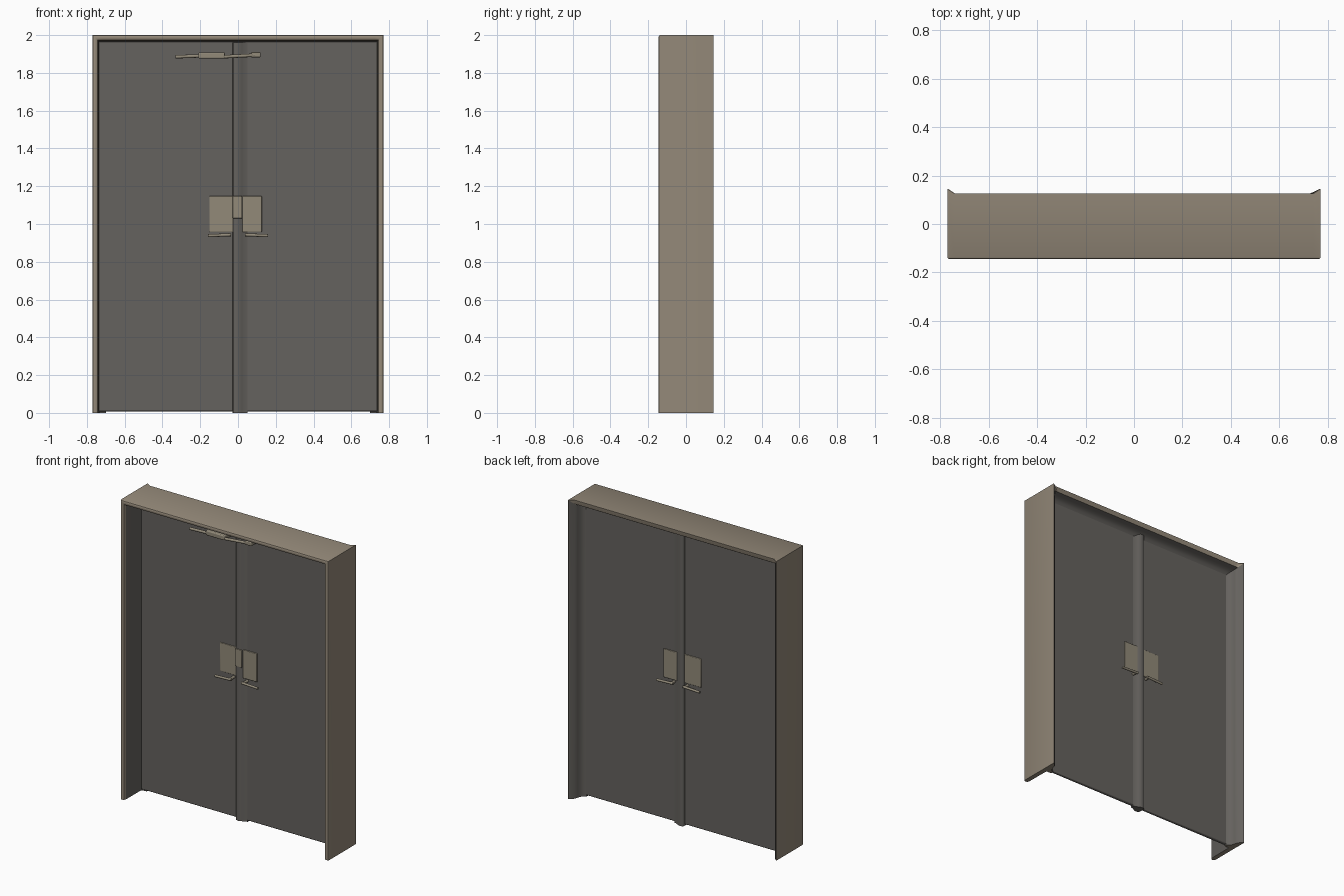
import bpy, bmesh, math
from mathutils import Vector

if "Cube" in bpy.data.objects:
    bpy.data.objects.remove(bpy.data.objects["Cube"])


def material(name, srgb):
    m = bpy.data.materials.new(name)
    m.diffuse_color = [((c / 255 + 0.055) / 1.055) ** 2.4 for c in srgb] + [1]
    m.use_nodes = True
    m.node_tree.nodes["Principled BSDF"].inputs["Base Color"].default_value = m.diffuse_color
    return m


FRAME = material("warm beige paint", (147, 136, 120))
DOOR = material("dark grey paint", (101, 98, 94))
PLATE = material("pale metal", (146, 138, 121))


def finish(name, bm, mats, bevel=0.0, angle=35):
    bmesh.ops.recalc_face_normals(bm, faces=bm.faces)
    me = bpy.data.meshes.new(name)
    bm.to_mesh(me)
    bm.free()
    ob = bpy.data.objects.new(name, me)
    bpy.context.collection.objects.link(ob)
    for m in mats:
        me.materials.append(m)
    if bevel:
        b = ob.modifiers.new("soft_edges", 'BEVEL')
        b.width, b.segments = bevel, 3
    bpy.ops.object.select_all(action='DESELECT')
    ob.select_set(True)
    bpy.context.view_layer.objects.active = ob
    bpy.ops.object.shade_smooth_by_angle(angle=math.radians(angle))
    return ob


def box(name, x, y, z, mat, bevel=0.0):
    bm = bmesh.new()
    bmesh.ops.create_cube(bm, size=1)
    for v in bm.verts:
        v.co = Vector([(r[0] + r[1]) / 2 + c * (r[1] - r[0]) for c, r in zip(v.co, (x, y, z))])
    return finish(name, bm, [mat], bevel)


def rod(name, a, b, radius, mat):
    a, b = Vector(a), Vector(b)
    bm = bmesh.new()
    bmesh.ops.create_cone(bm, cap_ends=True, segments=16, radius1=radius, radius2=radius, depth=(b - a).length)
    rot = (b - a).to_track_quat('Z', 'Y')
    for v in bm.verts:
        v.co = rot @ v.co + (a + b) / 2
    return finish(name, bm, [mat])


# Door frame: (inset, depth) profile swept up one jamb, over the header and down
W, TOP = 0.77, 2.0
profile = [(0, -0.136), (0.003, -0.142), (0.009, -0.145), (0.018, -0.145), (0.026, -0.141), (0.031, -0.130),
           (0.032, 0.024), (0.036, 0.034), (0.070, 0.036), (0.070, 0.051), (0.055, 0.060), (0.043, 0.075),
           (0.036, 0.096), (0.030, 0.118), (0.003, 0.145), (0, 0.145)]
REVEAL = range(5, 13)  # inner walls and back moulding are dark
LIP = 13               # back lip: dark on the jambs, beige on the header
bm = bmesh.new()
rows = []
for d, y in profile:
    w, t, low = W - d, TOP - d, min(y, 0.125)
    path = [(-w, y, 0), (-w, y, t), (-w + 0.03, low, t), (w - 0.03, low, t), (w, y, t), (w, y, 0)]
    rows.append([bm.verts.new(p) for p in path])
n = len(rows)
for i in range(n):
    j = (i + 1) % n
    for k in range(5):
        f = bm.faces.new((rows[i][k], rows[i][k + 1], rows[j][k + 1], rows[j][k]))
        f.material_index = 1 if i in REVEAL or (i == LIP and k in (0, 4)) else 0
for end in (0, 5):
    bm.faces.new([r[end] for r in rows])
finish("door_frame", bm, [FRAME, DOOR])

# Two door leaves
F, B = 0.030, 0.052
box("left_door", (-0.738, -0.004), (F, B), (0.008, 1.966), DOOR, 0.006)
box("right_door", (-0.004, 0.738), (F, B), (0.008, 1.966), DOOR, 0.006)

# Meeting strip: sharp left edge, fading softly into the right leaf on both sides
swell = [(-0.028, 0.0), (-0.027, 0.012), (-0.020, 0.018), (-0.008, 0.020), (0.006, 0.018),
         (0.020, 0.011), (0.034, 0.004), (0.050, 0.0)]
ring = [(x, F - h) for x, h in swell] + [(x, B + h) for x, h in reversed(swell)]
bm = bmesh.new()
base = bm.faces.new([bm.verts.new((x, y, 0.0)) for x, y in ring])
ext = bmesh.ops.extrude_face_region(bm, geom=[base])
for v in ext["geom"]:
    if isinstance(v, bmesh.types.BMVert):
        v.co.z = 1.96
finish("meeting_strip", bm, [DOOR], angle=45)

# Lock plates and lever handles, front and back
for side, y0, out in (("front", F, -1), ("back", B, 1)):
    for leaf, x0, x1 in (("left", -0.152, -0.026), ("right", 0.022, 0.126)):
        ya, yb = sorted((y0 - out * 0.004, y0 + out * 0.005))
        if leaf == "right":  # sits proud of the strip's soft edge
            ya, yb = sorted((y0 + out * 0.002, y0 + out * 0.011))
        box(f"{side}_{leaf}_lock_plate", (x0, x1), (ya, yb), (0.957, 1.148), PLATE, 0.004)
        s = -1 if leaf == "left" else 1
        reach = y0 + out * (0.045 if side == "front" else 0.03)
        rod(f"{side}_{leaf}_handle_post", (s * 0.05, y0, 0.943), (s * 0.05, reach, 0.943), 0.009, PLATE)
        rod(f"{side}_{leaf}_lever", (s * 0.038, reach, 0.943), (s * 0.158, reach, 0.938), 0.008, PLATE)

# Latch keeper joining the plates over the strip
box("latch_keeper", (-0.028, 0.022), (F - 0.024, F - 0.016), (1.03, 1.148), PLATE, 0.003)

# Door closer: body on the leaf, slim arms standing off it near the top
box("closer_body", (-0.21, -0.07), (-0.045, F + 0.002), (1.876, 1.908), PLATE, 0.006)
rod("closer_left_arm", (-0.33, -0.035, 1.885), (-0.20, -0.035, 1.890), 0.009, PLATE)
rod("closer_right_arm", (-0.08, -0.035, 1.885), (0.11, -0.02, 1.895), 0.009, PLATE)
box("closer_end_bracket", (0.07, 0.12), (-0.03, F + 0.002), (1.882, 1.910), PLATE, 0.005)
